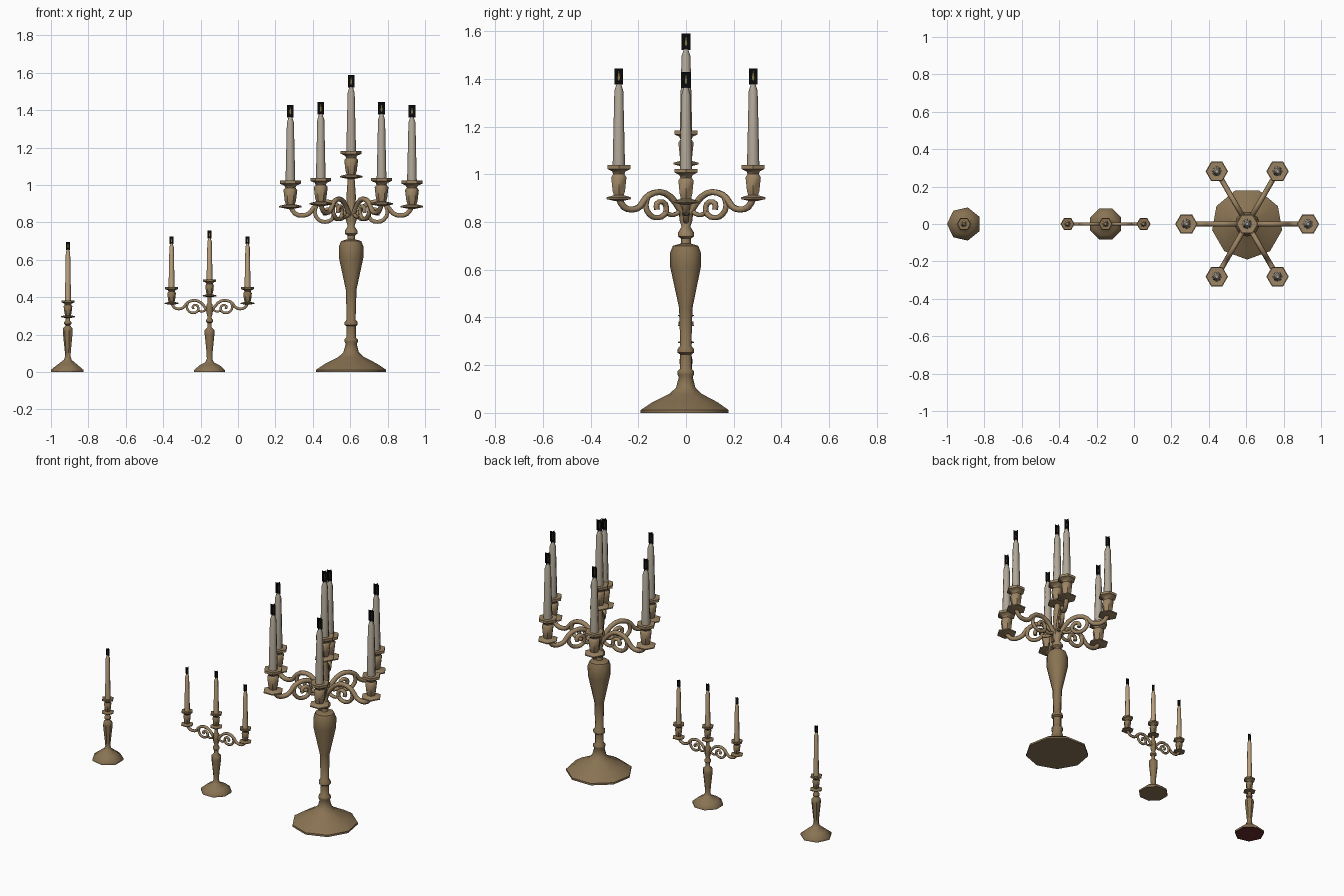
import bpy, bmesh, math
from mathutils import Vector

if "Cube" in bpy.data.objects:
    bpy.data.objects.remove(bpy.data.objects["Cube"])

def mat(name, rgb):
    m = bpy.data.materials.new(name)
    m.diffuse_color = (*rgb, 1)
    m.use_nodes = True
    m.node_tree.nodes["Principled BSDF"].inputs["Base Color"].default_value = m.diffuse_color
    return m

BRASS = mat("dark_brass", (0.25, 0.17, 0.085))
PALE = mat("pale_brass", (0.33, 0.23, 0.125))
WAX = mat("grey_wax", (0.44, 0.39, 0.31))
TAN = mat("tan_wax", (0.50, 0.36, 0.21))
FELT = mat("maroon_felt", (0.13, 0.025, 0.025))
BLACK = mat("black_flame_card", (0.003, 0.003, 0.003))
GLOW = mat("flame_yellow", (0.22, 0.17, 0.05))

def finish(name, bm, mats, smooth=True):
    me = bpy.data.meshes.new(name)
    bm.to_mesh(me)
    bm.free()
    for m in mats:
        me.materials.append(m)
    ob = bpy.data.objects.new(name, me)
    bpy.context.collection.objects.link(ob)
    if smooth:
        bpy.ops.object.select_all(action='DESELECT')
        ob.select_set(True)
        bpy.context.view_layer.objects.active = ob
        bpy.ops.object.shade_smooth_by_angle(angle=math.radians(50))
    return ob

def lathe(name, prof, n, loc, mats, start=0.0, s=1.0):
    """Revolved (radius, height) profile with capped ends."""
    bm = bmesh.new()
    rings = []
    for r, z in prof:
        rings.append([bm.verts.new((loc[0] + s * r * math.cos(start + 2 * math.pi * i / n),
                                    loc[1] + s * r * math.sin(start + 2 * math.pi * i / n),
                                    loc[2] + s * z)) for i in range(n)])
    for a, b in zip(rings, rings[1:]):
        for i in range(n):
            j = (i + 1) % n
            bm.faces.new((a[i], a[j], b[j], b[i]))
    bottom = bm.faces.new(rings[0][::-1])
    bm.faces.new(rings[-1])
    bottom.material_index = len(mats) - 1
    return finish(name, bm, mats)

def flame(name, loc, w, h):
    """Two crossed black cards with a thin yellow flame on each side."""
    bm = bmesh.new()
    o = Vector(loc)
    for a in (0, math.pi / 2):
        u = Vector((math.cos(a), math.sin(a), 0))
        nrm = Vector((-u.y, u.x, 0))
        card = [(-.5, 0), (.5, 0), (.5, 1), (-.5, 1)]
        bm.faces.new([bm.verts.new(o + u * p * w + Vector((0, 0, q * h))) for p, q in card])
        for side in (-1, 1):
            drop = [(0, .2), (.15, .4), (0, .85), (-.15, .4)]
            f = bm.faces.new([bm.verts.new(o + u * p * w + nrm * side * .0015
                                           + Vector((0, 0, q * h))) for p, q in drop[::-side]])
            f.material_index = 1
    finish(name, bm, [BLACK, GLOW], False)

CUP = [(.02, -.012), (.06, -.004), (.06, .003), (.024, .012), (.03, .03), (.037, .088),
       (.027, .1), (.032, .112), (.056, .122), (.056, .138), (.028, .136)]

def candle_set(name, x, y, z, s, length, wax, start=0.0, r=.026):
    """Drip cup, tapered candle and flame; z is the lower drip tray."""
    lathe(name + "_cup", CUP, 6, (x, y, z), [PALE if s == 1 else BRASS], start, s)
    zb, L = z + .134 * s, length
    lathe(name + "_candle", [(r * s, 0), (r * s * .72, L - .03 * s), (r * s * .35, L)],
          8, (x, y, zb), [wax])
    flame(name + "_flame", (x, y, zb + L - .003), .036 * s, .068 * s)

def tube(name, pts, loc, ang, s, rad):
    cu = bpy.data.curves.new(name, 'CURVE')
    cu.dimensions = '3D'
    cu.bevel_depth = rad * s
    cu.bevel_resolution = 1
    cu.resolution_u = 2
    cu.use_fill_caps = True
    sp = cu.splines.new('BEZIER')
    sp.bezier_points.add(len(pts) - 1)
    for bp, (d, z) in zip(sp.bezier_points, pts):
        bp.co = (loc[0] + s * d * math.cos(ang), loc[1] + s * d * math.sin(ang), loc[2] + s * z)
        bp.handle_left_type = bp.handle_right_type = 'AUTO'
    cu.materials.append(PALE)
    ob = bpy.data.objects.new(name, cu)
    bpy.context.collection.objects.link(ob)

# Arm paths: distance from post, height
ARM = [(.015, .83), (.05, .88), (.10, .92), (.155, .922), (.195, .9), (.222, .865),
       (.26, .852), (.30, .862), (.325, .9)]
SCROLL = [(.185, .905), (.195, .87), (.175, .83), (.14, .818), (.105, .83), (.095, .86),
          (.115, .885), (.142, .875), (.14, .852)]
BRACE = [(.015, .86), (.045, .835), (.075, .83), (.105, .845)]

def arm(name, x, z0, ang, s, length, wax):
    loc = (x, 0, z0)
    tube(name + "_arm", ARM, loc, ang, s, .014)
    tube(name + "_scroll", SCROLL, loc, ang, s, .012)
    tube(name + "_brace", BRACE, loc, ang, s, .01)
    candle_set(name, x + s * .325 * math.cos(ang), s * .325 * math.sin(ang),
               z0 + s * .9, s, length, wax, ang)

# Large six-armed candelabrum
BX = .605
lathe("large_pedestal", [(.19, 0), (.19, .012), (.14, .045), (.07, .08), (.042, .105), (.03, .15),
      (.036, .162), (.036, .175), (.025, .185), (.025, .245), (.035, .252), (.035, .268),
      (.024, .28), (.029, .44), (.066, .61), (.067, .67), (.055, .7), (.02, .71)],
      9, (BX, 0, 0), [BRASS], -math.pi / 2)
lathe("large_post", [(.02, .70), (.02, .73), (.034, .74), (.034, .755), (.018, .78), (.028, .81),
      (.03, .88), (.022, .9), (.026, .93), (.018, 1.04)], 8, (BX, 0, 0), [PALE])
for k in range(6):
    arm("large_%d" % (k + 1), BX, -.015 if k % 3 == 0 else 0, k * math.pi / 3, 1, .345, WAX)
candle_set("large_centre", BX, 0, 1.045, 1, .345, WAX)

# Medium candelabrum with two arms
MX = -.152
lathe("medium_pedestal", [(.09, 0), (.09, .01), (.06, .035), (.025, .052), (.016, .07), (.018, .11),
      (.028, .2), (.028, .225), (.012, .24), (.012, .262), (.02, .268), (.02, .278), (.011, .29),
      (.018, .315), (.018, .36), (.011, .37), (.011, .41)],
      8, (MX, 0, 0), [BRASS], math.pi / 8)
for k in range(2):
    arm("medium_%d" % (k + 1), MX, -.195, k * math.pi, .625, .235, TAN)
candle_set("medium_centre", MX, 0, .408, .625, .225, TAN)

# Small single candlestick with felt underside
SX = -.909
lathe("small_pedestal", [(.091, 0), (.091, .012), (.055, .04), (.022, .065), (.015, .085),
      (.018, .12), (.028, .215), (.026, .235), (.012, .25), (.02, .256), (.02, .268),
      (.012, .275), (.012, .3)], 7, (SX, 0, 0), [BRASS, FELT], math.pi)
candle_set("small", SX, 0, .296, .63, .275, TAN)
